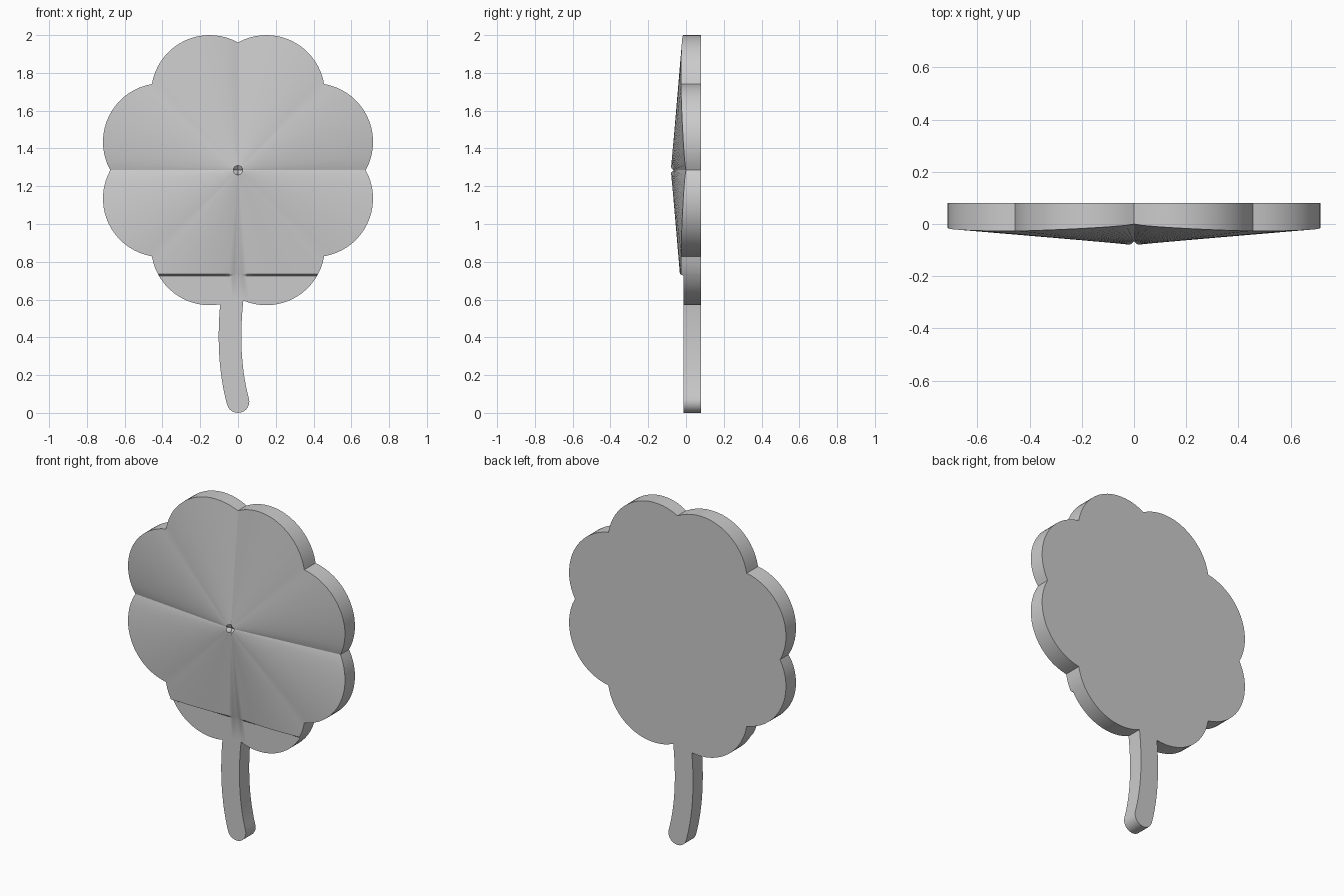
import bpy, bmesh
from math import sin, cos, atan2, radians, pi
from mathutils import Vector, Matrix

cube = bpy.data.objects.get("Cube")
if cube:
    bpy.data.objects.remove(cube)

BACK, FLAT = 0.08, -0.012
CENTRE = Vector((0, 1.285))

grey = bpy.data.materials.new("light_grey")
grey.use_nodes = True
colour = (0.6, 0.6, 0.6, 1)
grey.diffuse_color = colour
grey.node_tree.nodes["Principled BSDF"].inputs["Base Color"].default_value = colour


def finish(name, bm):
    bmesh.ops.recalc_face_normals(bm, faces=bm.faces)
    mesh = bpy.data.meshes.new(name)
    bm.to_mesh(mesh)
    bm.free()
    obj = bpy.data.objects.new(name, mesh)
    bpy.context.collection.objects.link(obj)
    mesh.materials.append(grey)
    bpy.ops.object.select_all(action="DESELECT")
    obj.select_set(True)
    bpy.context.view_layer.objects.active = obj
    bpy.ops.object.shade_smooth_by_angle(angle=radians(30))


def bridge(bm, a, b):
    for i in range(len(a)):
        j = (i + 1) % len(a)
        bm.faces.new((a[i], a[j], b[j], b[i]))


# Outline of the four heart leaves: two round lobes per quarter turn
outline = []
STEPS, RADIUS = 18, 0.31
for quarter in range(4):
    turn = Matrix.Rotation(quarter * pi / 2, 2)
    for centre, start, end in (((0.405, 0.15), -29, 80.5), ((0.15, 0.405), 9.5, 119)):
        for i in range(STEPS):
            a = radians(start + (end - start) * i / STEPS)
            outline.append(turn @ (Vector(centre) + RADIUS * Vector((cos(a), sin(a)))))

# Leaves: a shallow cone in front, creased along the leaf seams, flat at the back
bm = bmesh.new()
hub, rim, back = [], [], []
for p in outline:
    swell = abs(sin(2 * atan2(p.y, p.x))) ** 0.7
    q = CENTRE + p
    h = CENTRE + p.normalized() * 0.025
    hub.append(bm.verts.new((h.x, -0.064 - 0.015 * swell, h.y)))
    rim.append(bm.verts.new((q.x, -0.027 * swell, q.y)))
    back.append(bm.verts.new((q.x, BACK, q.y)))
apex = bm.verts.new((0, -0.06, CENTRE.y))
for i in range(len(hub)):
    bm.faces.new((apex, hub[i], hub[(i + 1) % len(hub)]))
bridge(bm, hub, rim)
bridge(bm, rim, back)
bm.faces.new(back)

# Low step across the bottom lobes, flat below it
for z in (0.735, 0.725):
    bmesh.ops.bisect_plane(bm, geom=bm.verts[:] + bm.edges[:] + bm.faces[:],
                           plane_co=(0, 0, z), plane_no=(0, 0, 1))
for v in bm.verts:
    if v.co.z < 0.7255 and v.co.y < 0.04:
        v.co.y = FLAT
finish("clover_leaves", bm)

# Stem: curved strip of even width with a round foot
HALF = 0.06
path = []
p0, p1, p2 = Vector((-0.03, 0.615)), Vector((-0.065, 0.3)), Vector((0, HALF))
left, right = [], []
for i in range(17):
    t = i / 16
    p = p0 * (1 - t) ** 2 + p1 * 2 * t * (1 - t) + p2 * t * t
    d = ((p1 - p0) * (1 - t) + (p2 - p1) * t).normalized()
    side = Vector((d.y, -d.x)) * HALF
    left.append(p + side)
    right.append(p - side)
foot = [p2 + Matrix.Rotation(pi * i / 12, 2) @ side for i in range(1, 12)]
profile = left + foot + right[::-1]
bm = bmesh.new()
front = [bm.verts.new((p.x, FLAT, p.y)) for p in profile]
rear = [bm.verts.new((p.x, BACK, p.y)) for p in profile]
bm.faces.new(front)
bm.faces.new(rear)
bridge(bm, front, rear)
finish("stem", bm)
